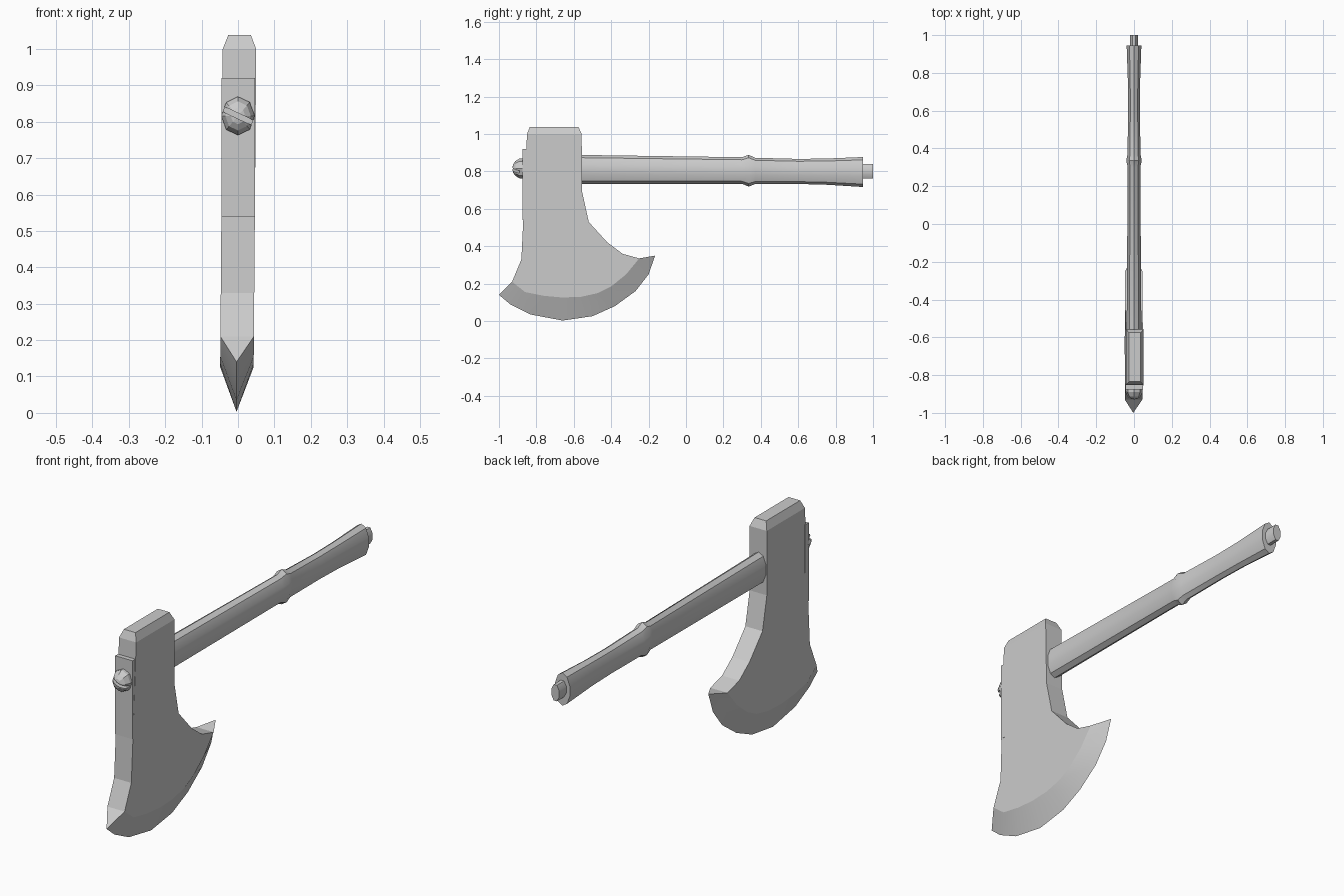
import bpy, bmesh
from math import pi, cos, sin, radians
from mathutils import Matrix

if "Cube" in bpy.data.objects:
    bpy.data.objects.remove(bpy.data.objects["Cube"])


def finish(name, bm, smooth=lambda f: True, angle=35):
    """Fix normals, shade chosen faces smooth with sharp creases, link object."""
    bmesh.ops.recalc_face_normals(bm, faces=bm.faces[:])
    for f in bm.faces:
        f.smooth = smooth(f)
    for e in bm.edges:
        e.smooth = e.calc_face_angle(0) < radians(angle)
    me = bpy.data.meshes.new(name)
    bm.to_mesh(me)
    bm.free()
    ob = bpy.data.objects.new(name, me)
    bpy.context.collection.objects.link(ob)
    return ob


def lathe_y(name, rings, sides, turn=0.0, smooth=lambda f: True, angle=35):
    """Loft elliptical rings (y, centre z, radius x, radius z) along y."""
    bm = bmesh.new()
    loops = []
    for y, cz, rx, rz in rings:
        loops.append([bm.verts.new((rx * cos(turn + 2 * pi * i / sides), y,
                                    cz + rz * sin(turn + 2 * pi * i / sides)))
                      for i in range(sides)])
    for a, b in zip(loops, loops[1:]):
        for i in range(sides):
            j = (i + 1) % sides
            bm.faces.new((a[i], a[j], b[j], b[i]))
    bm.faces.new(loops[0])
    bm.faces.new(loops[-1])
    return finish(name, bm, smooth, angle)


def lean(z):
    """Slight sideways lean of the head."""
    return 0.008 * (z - 0.5)


# Axe head: side outlines (y, z), bevel line and cutting edge
front = [(-0.85, 1.0), (-0.87, 0.54), (-0.88, 0.33)]
bevel = [(-0.93, 0.21), (-0.86, 0.155), (-0.76, 0.135), (-0.66, 0.126), (-0.56, 0.13),
         (-0.47, 0.15), (-0.40, 0.185), (-0.32, 0.25), (-0.25, 0.335)]
back = [(-0.34, 0.36), (-0.42, 0.42), (-0.52, 0.53), (-0.555, 0.69), (-0.558, 1.0)]
edge = [(-1.0, 0.14), (-0.94, 0.09), (-0.83, 0.035), (-0.66, 0.003), (-0.50, 0.026),
        (-0.38, 0.08), (-0.27, 0.16), (-0.20, 0.25), (-0.165, 0.35)]
outline = front + bevel + back
T = 0.046

bm = bmesh.new()
L, R = ([bm.verts.new((s * T + lean(z), y, z)) for y, z in outline] for s in (-1, 1))
E = [bm.verts.new((-0.004, y, z)) for y, z in edge]
bm.faces.new(L)
bm.faces.new(R)
n0, n1 = len(front), len(front) + len(bevel) - 1
for i in list(range(n0)) + list(range(n1, len(outline) - 1)):
    bm.faces.new((L[i], L[i + 1], R[i + 1], R[i]))
bevel_faces = set()
for side in (L, R):
    for k in range(len(edge) - 1):
        bevel_faces.add(bm.faces.new((side[n0 + k], side[n0 + k + 1], E[k + 1], E[k])))
bm.faces.new((L[n0], R[n0], E[0]))
bm.faces.new((L[n1], R[n1], E[-1]))
# Chamfered poll on top
base = [L[0], R[0], R[-1], L[-1]]
cap = [bm.verts.new((x + lean(1.04), y, 1.038)) for x, y in
       ((-0.031, -0.835), (0.031, -0.835), (0.031, -0.575), (-0.031, -0.575))]
for i in range(4):
    j = (i + 1) % 4
    bm.faces.new((base[i], base[j], cap[j], cap[i]))
bm.faces.new(cap)
finish("axe_head", bm, lambda f: f in bevel_faces)

# Wooden handle with grip ring
lathe_y("handle", [(-0.62, 0.811, 0.041, 0.077), (-0.55, 0.811, 0.041, 0.077),
                   (0.30, 0.805, 0.035, 0.071), (0.335, 0.804, 0.043, 0.085),
                   (0.37, 0.803, 0.036, 0.070), (0.60, 0.800, 0.033, 0.067),
                   (0.75, 0.799, 0.034, 0.070), (0.945, 0.797, 0.041, 0.080)], 10, pi / 10)

# Peg at the handle end
lathe_y("end_peg", [(0.94, 0.80, 0.022, 0.042), (1.0, 0.80, 0.022, 0.042)], 8, pi / 8)

# Plate on the front of the head
bm = bmesh.new()
bmesh.ops.create_cube(bm, size=1, matrix=Matrix.Translation((0.001, -0.860, 0.73))
                      @ Matrix.Diagonal((0.092, 0.030, 0.38, 1)))
finish("front_plate", bm, lambda f: False)

# Domed screw with a slanted slot
screw = lathe_y("screw", [(-0.870, 0.816, 0.046, 0.053), (-0.890, 0.816, 0.046, 0.053),
                          (-0.912, 0.816, 0.035, 0.040), (-0.924, 0.816, 0.020, 0.023),
                          (-0.928, 0.816, 0.006, 0.007)], 8, pi / 8 - radians(22),
                lambda f: False)
bm = bmesh.new()
bmesh.ops.create_cube(bm, size=1, matrix=Matrix.Translation((0, -0.925, 0.816))
                      @ Matrix.Rotation(radians(25), 4, 'Y')
                      @ Matrix.Diagonal((0.2, 0.07, 0.014, 1)))
cutter = finish("slot_cutter", bm, lambda f: False)
cutter.hide_render = True
cutter.hide_set(True)
mod = screw.modifiers.new("slot", 'BOOLEAN')
mod.operation = 'DIFFERENCE'
mod.solver = 'EXACT'
mod.object = cutter
